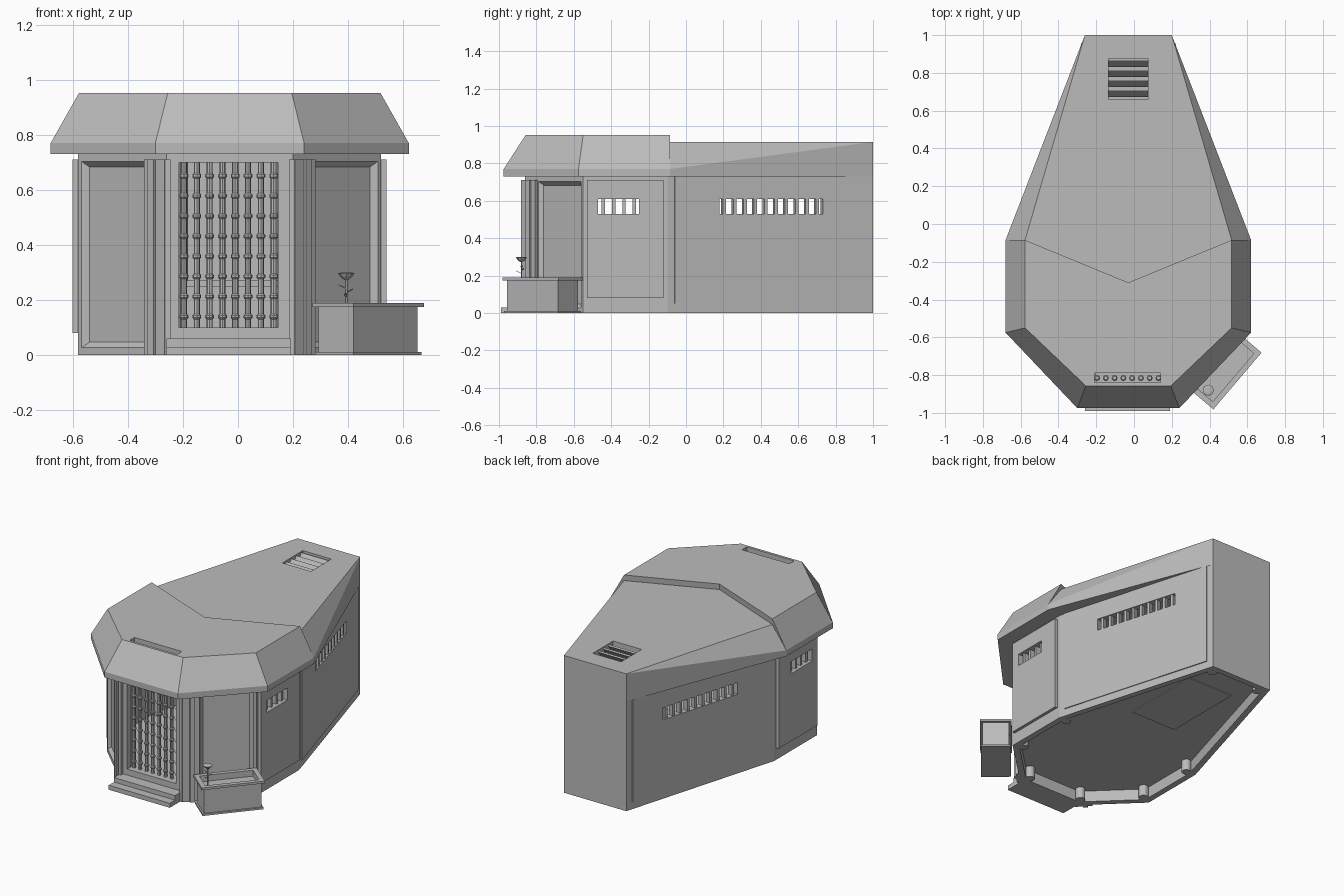
import bpy, bmesh, math
from mathutils import Vector

if "Cube" in bpy.data.objects:
    bpy.data.objects.remove(bpy.data.objects["Cube"])

grey = bpy.data.materials.new("plain_grey")
grey.use_nodes = True
GREY = (0.5, 0.5, 0.5, 1)
grey.diffuse_color = GREY
grey.node_tree.nodes["Principled BSDF"].inputs["Base Color"].default_value = GREY

C = -0.03  # x of the building's mirror plane
SIDES = ((1, "left"), (-1, "right"))


def loft(name, loops):
    """Closed solid through a list of equal-sized point loops."""
    bm = bmesh.new()
    rings = [[bm.verts.new(p) for p in loop] for loop in loops]
    n = len(rings[0])
    for a, b in zip(rings, rings[1:]):
        for i in range(n):
            j = (i + 1) % n
            bm.faces.new((a[i], a[j], b[j], b[i]))
    bm.faces.new(rings[0][::-1])
    bm.faces.new(rings[-1])
    bmesh.ops.remove_doubles(bm, verts=bm.verts, dist=1e-5)
    bmesh.ops.recalc_face_normals(bm, faces=bm.faces)
    mesh = bpy.data.meshes.new(name)
    bm.to_mesh(mesh)
    bm.free()
    mesh.materials.append(grey)
    ob = bpy.data.objects.new(name, mesh)
    bpy.context.collection.objects.link(ob)
    return ob


def at(points, z):
    return [(x, y, z) for x, y in points]


def prism(name, points, z0, z1):
    return loft(name, [at(points, z0), at(points, z1)])


def box(name, x0, x1, y0, y1, z0, z1):
    return prism(name, [(x0, y0), (x1, y0), (x1, y1), (x0, y1)], z0, z1)


def cylinder(name, x, y, rings, sides=10):
    """Turned upright shape from (z, radius) pairs."""
    turn = [(math.cos(k * math.tau / sides), math.sin(k * math.tau / sides)) for k in range(sides)]
    return loft(name, [[(x + r * c, y + r * s, z) for c, s in turn] for z, r in rings])


def cut(ob, *cutters):
    for c in cutters:
        mod = ob.modifiers.new("cut", 'BOOLEAN')
        mod.operation, mod.solver, mod.object = 'DIFFERENCE', 'EXACT', c
        bpy.context.view_layer.objects.active = ob
        bpy.ops.object.modifier_apply(modifier=mod.name)


def inset(points, d):
    """Move every edge of a counter-clockwise polygon inward by d."""
    out = []
    for i, p in enumerate(points):
        p = Vector(p)
        e1 = (p - Vector(points[i - 1])).normalized()
        e2 = (Vector(points[(i + 1) % len(points)]) - p).normalized()
        n1, n2 = Vector((-e1.y, e1.x)), Vector((-e2.y, e2.x))
        out.append(tuple(p + (n1 + n2) * d / (1 + n1.dot(n2))))
    return out


def on_wall(seg, side, t, d):
    """Point t along a wall of the +x half, d outward, mirrored if needed."""
    a, b = Vector(seg[0]), Vector(seg[1])
    u = (b - a).normalized()
    p = a + u * t + Vector((u.y, -u.x)) * d
    return (C + side * (p.x - C), p.y)


def wall_box(name, seg, side, t0, t1, d0, d1, z0, z1, taper=0):
    def face(d, k):
        p, q = on_wall(seg, side, t0 + k, d), on_wall(seg, side, t1 - k, d)
        return [(*p, z0 + k), (*q, z0 + k), (*q, z1 - k), (*p, z1 - k)]
    return loft(name, [face(d0, taper), face(d1, 0)])


# Wall shell
half = [(0.23, -0.86), (0.55, -0.55), (0.55, -0.1), (0.23, 1.0)]
right = [(C + x, y) for x, y in half]
plan = right + [(C - x, y) for x, y in half[::-1]]
DIAG, FLANK, REAR = zip(right, right[1:])
FRONT = ((C, -0.86), right[0])
walls = prism("walls", plan, 0, 0.74)
cutters = [prism("cut_room", inset(plan, 0.04), -0.1, 0.9),
           box("cut_door", -0.215, 0.145, -1.0, -0.7, 0.1, 0.7)]
slot = box("cut_gate_slot", -0.21, 0.14, -0.84, -0.79, 0.69, 1.1)
cutters.append(slot)

for s, label in SIDES:
    # Recessed panel on the diagonal wall
    cutters.append(wall_box("cut_panel", DIAG, s, 0.1, 0.43, -0.02, 0.002, 0.025, 0.705, 0.022))
    # Raised slabs and barred windows
    for seg, t0, t1, z0, z1, d, w0, w1, bars, part in (
            (FLANK, 0.02, 0.43, 0.08, 0.71, 0.02, 0.08, 0.3, 4, "side"),
            (REAR, 0.04, 1.1, 0.05, 0.73, 0.006, 0.29, 0.865, 10, "rear")):
        slab = wall_box(f"{label}_{part}_slab", seg, s, t0, t1, -0.005, d, z0, z1)
        hole = wall_box("cut_window", seg, s, w0, w1, -0.1, 0.1, 0.53, 0.61)
        cut(slab, hole)
        cutters.append(hole)
        step = (w1 - w0) / bars
        for k in range(bars):
            t = w0 + (k + 0.35) * step
            wall_box(f"{label}_{part}_window_bar", seg, s, t, t + 0.018, -0.035, 0, 0.525, 0.615)
    # Stepped pilasters where the front meets the diagonals
    for t0, t1, d in ((-0.01, 0.035, 0.02), (0.035, 0.065, 0.032), (0.065, 0.095, 0.018)):
        wall_box(f"{label}_pilaster_strip", DIAG, s, t0, t1, -0.02, d, 0, 0.71)
    wall_box(f"{label}_door_pilaster", FRONT, s, 0.215, 0.235, -0.01, 0.022, 0, 0.71)
cut(walls, *cutters)

# Front roof with sloping eaves
ridge = (C, -0.31)


def roof_loop(points, z):
    h = [(C + x, y, z) for x, y in points]
    return [(*ridge, z)] + [(C - x, y, z) for x, y in points[::-1]] + h


eave = [(0.27, -0.975), (0.65, -0.575), (0.65, -0.085)]
crown = [(0.225, -0.857), (0.547, -0.55), (0.547, -0.085)]


def front_loop(points, z):
    return ([(*ridge, z)] + [(C - x, y, z) for x, y in points[::-1]]
            + [(C + x, y, z) for x, y in points])


front_roof = loft("front_roof", [front_loop(eave, 0.73), front_loop(eave, 0.77),
                                 front_loop(crown, 0.952)])
cut(front_roof, slot)


# Rear roof whose eaves taper into the back wall
def rear_loop(x, z_front, z_back):
    return [(*ridge, z_front), (C + x, -0.085, z_front), (C + 0.23, 1.0, z_back),
            (C - 0.23, 1.0, z_back), (C - x, -0.085, z_front)]


rear_roof = loft("rear_roof", [rear_loop(0.65, 0.73, 0.73), rear_loop(0.65, 0.77, 0.915),
                               rear_loop(0.547, 0.915, 0.915)])
vent = box("cut_vent", -0.135, 0.075, 0.66, 0.875, 0.6, 1.1)
cut(rear_roof, vent)
for k in range(4):
    y = 0.672 + k * 0.053
    prof = [(y, 0.865), (y + 0.008, 0.858), (y + 0.038, 0.9), (y + 0.03, 0.907)]
    loft("vent_slat", [[(x, py, pz) for py, pz in prof] for x in (-0.14, 0.08)])

# Gate of knotted upright bars
rings = [(0.095, 0.011)]
for k in range(10):
    z = 0.13 + k * 0.073
    rings += [(z, 0.011), (z + 0.006, 0.016), (z + 0.014, 0.016), (z + 0.02, 0.011)]
rings.append((0.86, 0.011))
for k in range(8):
    cylinder("gate_bar", -0.196 + k * 0.0465, -0.815, rings, 8)

# Steps, floor, corner columns and inside bench
box("lower_step", -0.26, 0.19, -0.99, -0.85, 0, 0.03)
box("upper_step", -0.26, 0.19, -0.935, -0.85, 0.03, 0.06)
prism("floor", inset(plan, 0.035), 0.075, 0.1)
for x, y in inset(plan, 0.065):
    cylinder("corner_column", x, y, [(0, 0.03), (0.735, 0.03)], 16)
box("bench", -0.2, 0.14, 0.15, 0.7, 0.07, 0.25)
box("bench_top", -0.21, 0.15, 0.14, 0.71, 0.25, 0.27)

# Planter beside the diagonal wall
planter = []


def planter_box(name, length, width, z0, z1):
    u = Vector((0.648, 0.762))
    v = Vector((-u.y, u.x))
    mid = Vector((0.4725, -0.7675))
    pts = [tuple(mid + u * a * length / 2 + v * b * width / 2)
           for a, b in ((-1, -1), (1, -1), (1, 1), (-1, 1))]
    return prism(name, pts, z0, z1)


hollow = planter_box("cut_planter", 0.335, 0.14, 0.15, 0.3)
planter_box("planter_base", 0.38, 0.185, 0, 0.012)
cut(planter_box("planter_body", 0.36, 0.165, 0.01, 0.176), hollow)
cut(planter_box("planter_rim", 0.394, 0.197, 0.175, 0.19), hollow)

# Flower
fx, fy = 0.393, -0.88
cylinder("flower_stem", fx, fy, [(0.145, 0.004), (0.285, 0.004)], 6)
cylinder("flower_head", fx, fy, [(0.272, 0.006), (0.285, 0.022), (0.297, 0.03), (0.3, 0.018)], 8)
for a, z in ((0.5, 0.225), (3.0, 0.24), (4.6, 0.21)):
    c, s = math.cos(a), math.sin(a)
    leaf = [(0, 0), (0.014, -0.007), (0.028, 0), (0.014, 0.007)]
    loft("flower_leaf", [[(fx + c * p - s * q, fy + s * p + c * q, z + p * 0.5 + h)
                          for p, q in leaf] for h in (0, 0.003)])

# Remove the cutters
for ob in list(bpy.data.objects):
    if ob.name.startswith("cut_"):
        bpy.data.objects.remove(ob)
